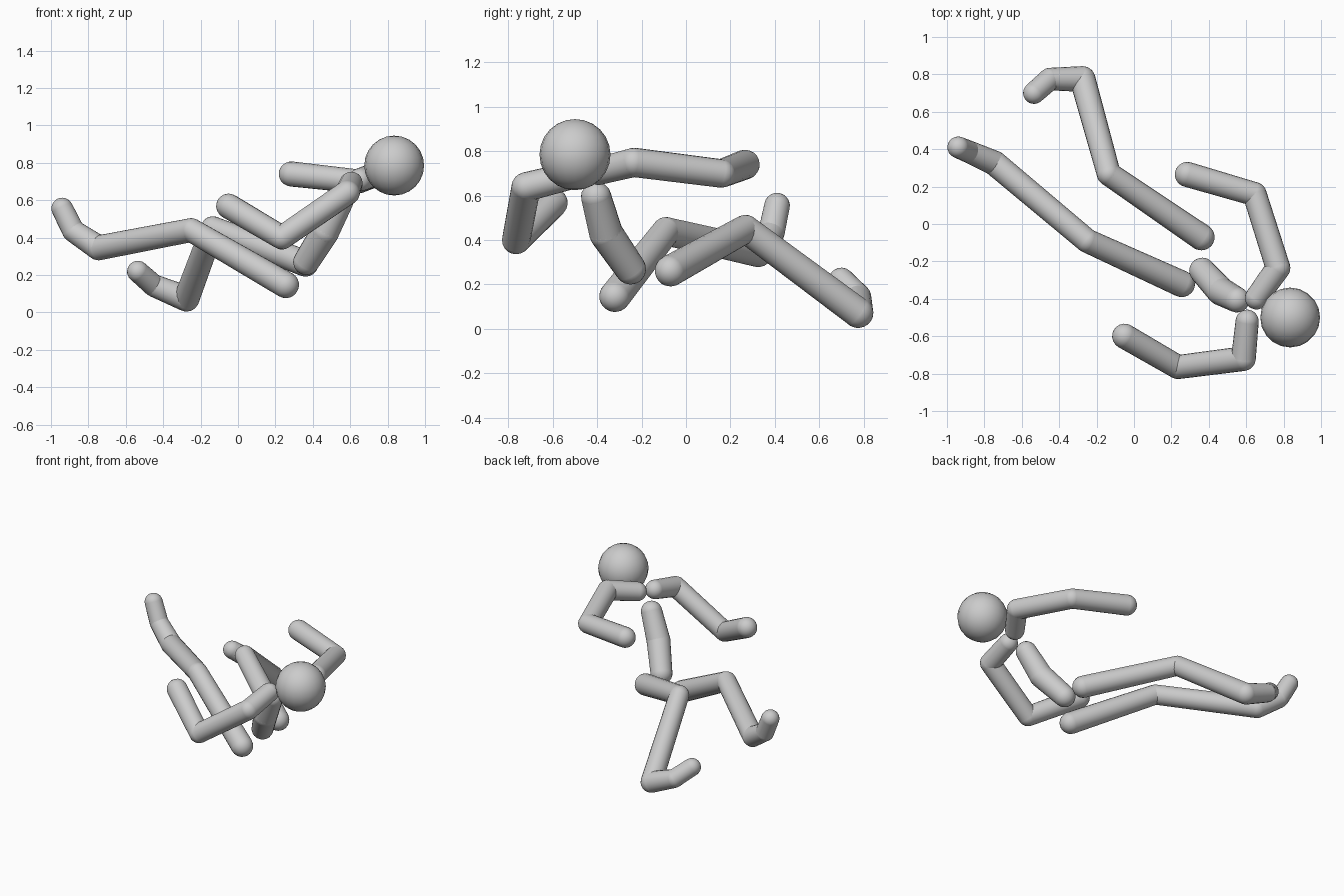
import bpy
import bmesh
from mathutils import Vector, Matrix

if "Cube" in bpy.data.objects:
    bpy.data.objects.remove(bpy.data.objects["Cube"])

SIDES = 20

grey = bpy.data.materials.new("light_grey")
grey.diffuse_color = (0.6, 0.6, 0.6, 1.0)
grey.use_nodes = True
grey.node_tree.nodes["Principled BSDF"].inputs["Base Color"].default_value = grey.diffuse_color


def finish(name, bm):
    """Turn a bmesh into a smooth grey object."""
    mesh = bpy.data.meshes.new(name)
    bm.to_mesh(mesh)
    bm.free()
    mesh.materials.append(grey)
    obj = bpy.data.objects.new(name, mesh)
    bpy.context.collection.objects.link(obj)
    bpy.ops.object.select_all(action='DESELECT')
    obj.select_set(True)
    bpy.context.view_layer.objects.active = obj
    bpy.ops.object.shade_smooth_by_angle()
    return obj


def add_ball(bm, centre, radius, axis=Vector((0, 0, 1))):
    turn = axis.to_track_quat('Z', 'Y').to_matrix().to_4x4()
    bmesh.ops.create_uvsphere(bm, u_segments=SIDES, v_segments=12, radius=radius,
                              matrix=Matrix.Translation(centre) @ turn)


def limb(name, joints):
    """Chain of round bars with ball joints; each joint is (x, y, z, radius)."""
    bm = bmesh.new()
    points = [Vector(j[:3]) for j in joints]
    radii = [j[3] for j in joints]
    for i, p in enumerate(points):
        axis = points[min(i + 1, len(points) - 1)] - points[max(i - 1, 0)]
        add_ball(bm, p, radii[i], axis)
    for a, b, ra, rb in zip(points, points[1:], radii, radii[1:]):
        d = b - a
        turn = d.to_track_quat('Z', 'Y').to_matrix().to_4x4()
        bmesh.ops.create_cone(bm, cap_ends=False, segments=SIDES,
                              radius1=ra, radius2=rb, depth=d.length,
                              matrix=Matrix.Translation((a + b) / 2) @ turn)
    return finish(name, bm)


# Head
bm = bmesh.new()
add_ball(bm, Vector((0.835, -0.5, 0.785)), 0.16)
finish("head", bm)

# Torso
limb("torso", [(0.365, -0.25, 0.27, 0.07), (0.465, -0.36, 0.43, 0.076),
               (0.55, -0.405, 0.595, 0.068)])

# Arms: collar, shoulder, elbow, hand
limb("right_arm", [(0.605, -0.52, 0.69, 0.062), (0.585, -0.72, 0.64, 0.066),
                   (0.235, -0.765, 0.40, 0.064), (-0.05, -0.60, 0.568, 0.067)])
limb("left_arm", [(0.655, -0.395, 0.71, 0.062), (0.77, -0.235, 0.75, 0.066),
                  (0.645, 0.16, 0.70, 0.064), (0.285, 0.265, 0.74, 0.067)])

# Legs: hip, knee, ankle, ball of foot, toe
limb("right_leg", [(0.255, -0.32, 0.147, 0.071), (-0.25, -0.09, 0.44, 0.064),
                   (-0.745, 0.325, 0.345, 0.067), (-0.88, 0.385, 0.435, 0.06),
                   (-0.94, 0.41, 0.555, 0.058)])
limb("left_leg", [(0.36, -0.07, 0.262, 0.071), (-0.135, 0.268, 0.45, 0.064),
                  (-0.275, 0.775, 0.073, 0.069), (-0.45, 0.775, 0.143, 0.06),
                  (-0.535, 0.70, 0.218, 0.058)])
